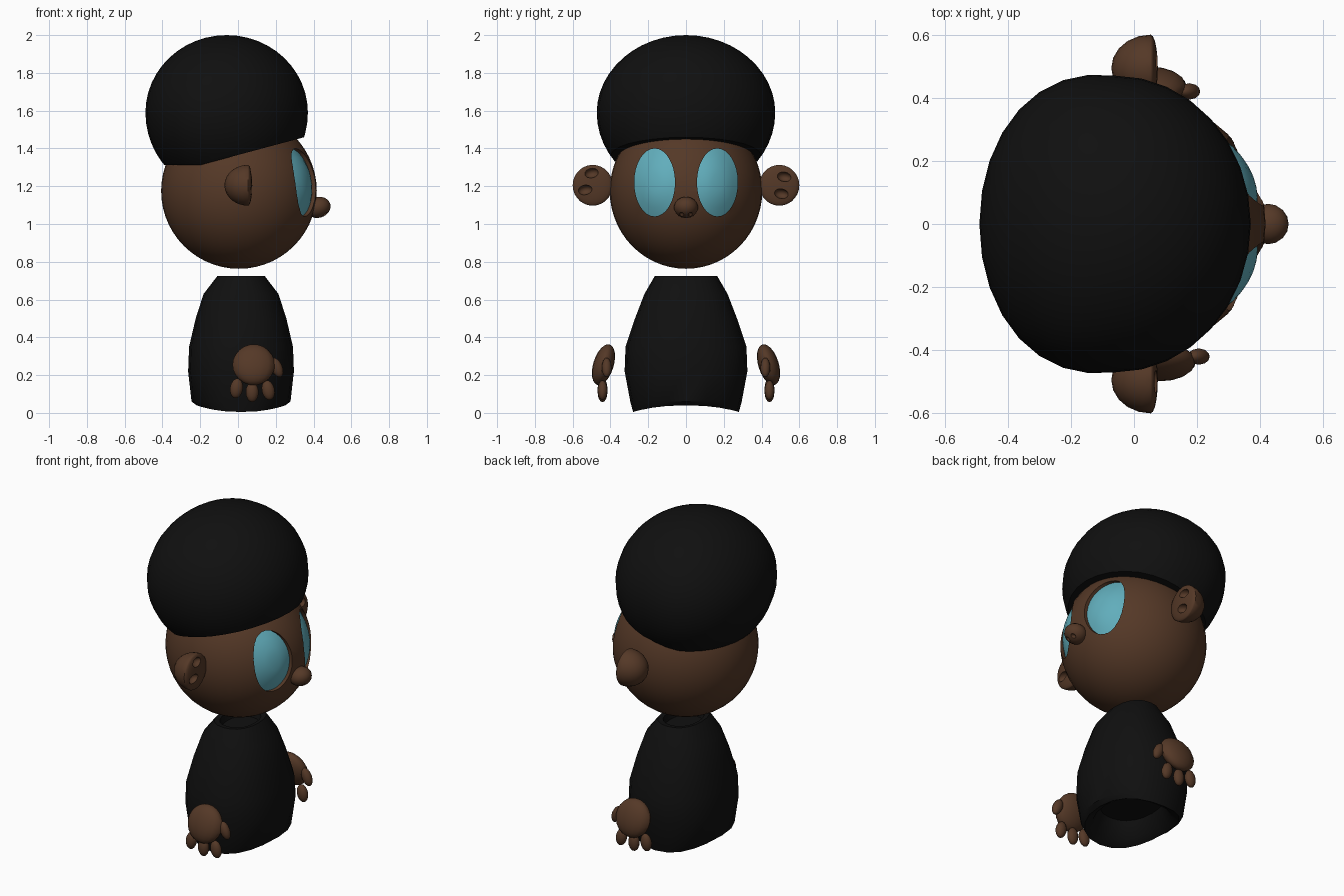
import bpy, bmesh, math
from mathutils import Matrix, Vector, Euler

if "Cube" in bpy.data.objects:
    bpy.data.objects.remove(bpy.data.objects["Cube"], do_unlink=True)


def material(name, rgb):
    m = bpy.data.materials.new(name)
    m.use_nodes = True
    m.diffuse_color = (*rgb, 1)
    bsdf = m.node_tree.nodes["Principled BSDF"]
    bsdf.inputs["Base Color"].default_value = (*rgb, 1)
    bsdf.inputs["Roughness"].default_value = 0.9
    return m


SKIN = material("brown skin", (0.09, 0.04, 0.02))
CLOTH = material("black", (0.005, 0.005, 0.005))
TEAL = material("teal", (0.12, 0.42, 0.5))


def select(ob):
    bpy.ops.object.select_all(action='DESELECT')
    ob.select_set(True)
    bpy.context.view_layer.objects.active = ob


def finish(name, bm, mat, angle=40):
    bmesh.ops.recalc_face_normals(bm, faces=bm.faces)
    me = bpy.data.meshes.new(name)
    bm.to_mesh(me)
    bm.free()
    ob = bpy.data.objects.new(name, me)
    bpy.context.collection.objects.link(ob)
    me.materials.append(mat)
    select(ob)
    bpy.ops.object.shade_smooth_by_angle(angle=math.radians(angle))
    return ob


def ball_mesh(radii, segs=24, rings=16):
    bm = bmesh.new()
    bmesh.ops.create_uvsphere(bm, u_segments=segs, v_segments=rings, radius=1)
    bmesh.ops.scale(bm, vec=radii, verts=bm.verts)
    return bm


def ball(name, loc, radii, mat, rot=(0, 0, 0), segs=16, rings=12):
    bm = ball_mesh(radii, segs, rings)
    bm.transform(Matrix.Translation(loc) @ Euler(rot).to_matrix().to_4x4())
    return finish(name, bm, mat)


def cut(ob, cutter):
    cutter.hide_render = True
    mod = ob.modifiers.new("cut", 'BOOLEAN')
    mod.operation = 'DIFFERENCE'
    mod.solver = 'EXACT'
    mod.object = cutter
    select(ob)
    bpy.ops.object.modifier_apply(modifier=mod.name)
    bpy.data.objects.remove(cutter, do_unlink=True)
    bpy.ops.object.shade_smooth_by_angle(angle=math.radians(40))


# Head with two oval eye sockets
HEAD = Vector((0.005, 0, 1.175))
R = 0.412
EYE_Y, EYE_Z, EYE_W, EYE_H = 0.166, 1.22, 0.108, 0.18
head = ball("head", HEAD, (R, R * 0.98, R), SKIN, segs=40, rings=28)
for side in (-1, 1):
    bm = bmesh.new()
    bmesh.ops.create_cone(bm, cap_ends=True, segments=32, radius1=1, radius2=1, depth=0.4)
    bm.transform(Matrix.Translation((0.43, side * EYE_Y, EYE_Z))
                 @ Matrix.Diagonal((1, EYE_W, EYE_H, 1))
                 @ Matrix.Rotation(math.pi / 2, 4, 'Y'))
    cut(head, finish("socket_cutter", bm, SKIN))

# Eyes: oval shells set just below the head surface
for side, label in ((-1, "right"), (1, "left")):
    bm = bmesh.new()
    rings = []
    for r in (0.25, 0.5, 0.75, 1):
        ring = []
        for i in range(32):
            a = math.tau * i / 32
            y = side * EYE_Y + r * EYE_W * math.cos(a)
            z = EYE_Z + r * EYE_H * math.sin(a)
            rad = R - 0.008 - 0.012 * r * r
            x = math.sqrt(rad ** 2 - (y / 0.98) ** 2 - (z - HEAD.z) ** 2)
            ring.append(bm.verts.new((HEAD.x + x, y, z)))
        rings.append(ring)
    bm.faces.new(rings[0])
    for a, b in zip(rings, rings[1:]):
        for i in range(32):
            j = (i + 1) % 32
            bm.faces.new((a[i], a[j], b[j], b[i]))
    eye = finish(label + "_eye", bm, TEAL)
    if eye.data.polygons[0].normal.x < 0:
        eye.data.flip_normals()

# Nose with nostrils
nose = ball("nose", (0.425, 0, 1.088), (0.066, 0.064, 0.055), SKIN, rot=(0, -0.3, 0))
for side in (-1, 1):
    cut(nose, ball("nostril_cutter", (0.467, side * 0.024, 1.048), (0.022, 0.013, 0.014),
                   SKIN, segs=10, rings=8))

# Ears: domes with a flattened front and two pits each
PITS = {-1: ((0.5, 1.27), (0.535, 1.18)), 1: ((0.52, 1.25), (0.505, 1.16))}
for side, label in ((-1, "right"), (1, "left")):
    bm = ball_mesh((0.125, 0.106, 0.108), 20, 14)
    for v in bm.verts:
        if v.co.x > 0:
            v.co.x *= 0.18
    bm.transform(Matrix.Translation((0.053, side * 0.494, 1.205)))
    ear = finish(label + "_ear", bm, SKIN)
    for y, z in PITS[side]:
        cut(ear, ball("pit_cutter", (0.075, side * y, z), (0.035, 0.038, 0.026),
                      SKIN, rot=(-side * 0.2, 0, 0), segs=12, rings=8))

# Hair: wide dome, trimmed level at the back and sloping up to the forehead
bm = ball_mesh((0.43, 0.47, 0.41), 32, 24)
for v in bm.verts:
    if v.co.x < 0:
        v.co.y *= 1 - 0.3 * v.co.x
    if v.co.z < 0:
        v.co.z *= 1.06
    v.co += Vector((-0.06, 0, 1.59))
for normal in (Vector((0, 0, -1)), Vector((0.15, 0, -0.56)).normalized()):
    res = bmesh.ops.bisect_plane(bm, geom=bm.verts[:] + bm.edges[:] + bm.faces[:],
                                 plane_co=(-0.2, 0, 1.312), plane_no=normal, clear_outer=True)
    edges = [e for e in bm.edges if e.is_boundary]
    bmesh.ops.holes_fill(bm, edges=edges, sides=0)
finish("hair", bm, CLOTH)

# Shirt: stacked oval rings, hollow at the hem and the collar
SHIRT = [  # z, half depth, half width
    (0.14, 0.15, 0.19), (0.03, 0.19, 0.235), (0.005, 0.235, 0.28), (0.06, 0.262, 0.295),
    (0.22, 0.28, 0.325), (0.35, 0.275, 0.32), (0.5, 0.24, 0.27), (0.63, 0.198, 0.22),
    (0.725, 0.125, 0.165), (0.72, 0.1, 0.13), (0.68, 0.09, 0.12)]
bm = bmesh.new()
N = 20
rows = []
for k, (z, rx, ry) in enumerate(SHIRT):
    row = []
    for i in range(N):
        c, s = math.cos(math.tau * i / N), math.sin(math.tau * i / N)
        hem = 0.035 * c * c if k in (1, 2) else 0
        x = math.copysign(abs(c) ** 0.88, c) * rx
        y = math.copysign(abs(s) ** 0.88, s) * ry
        row.append(bm.verts.new((0.016 + x, y, z + hem)))
    rows.append(row)
for a, b in zip(rows, rows[1:]):
    for i in range(N):
        j = (i + 1) % N
        bm.faces.new((a[i], a[j], b[j], b[i]))
bm.faces.new(rows[0])
bm.faces.new(rows[-1])
finish("shirt", bm, CLOTH)

# Hands: leaning palm, three fingers and a thumb
for side, label, shift in ((-1, "right", 0), (1, "left", -0.03)):
    lean = side * 0.3
    ball(label + "_palm", (0.083 + shift, side * 0.437, 0.255), (0.112, 0.054, 0.112),
         SKIN, rot=(lean, 0, 0))
    for n, (x, z, tilt) in enumerate(((-0.008, 0.13, 0.15), (0.075, 0.11, 0), (0.16, 0.12, -0.2))):
        ball(f"{label}_finger_{n + 1}", (x + shift, side * 0.442, z), (0.034, 0.026, 0.053),
             SKIN, rot=(0, tilt, 0), segs=12, rings=8)
    ball(label + "_thumb", (0.205 + shift, side * 0.42, 0.24), (0.03, 0.026, 0.055),
         SKIN, rot=(0, -0.4, 0), segs=12, rings=8)
